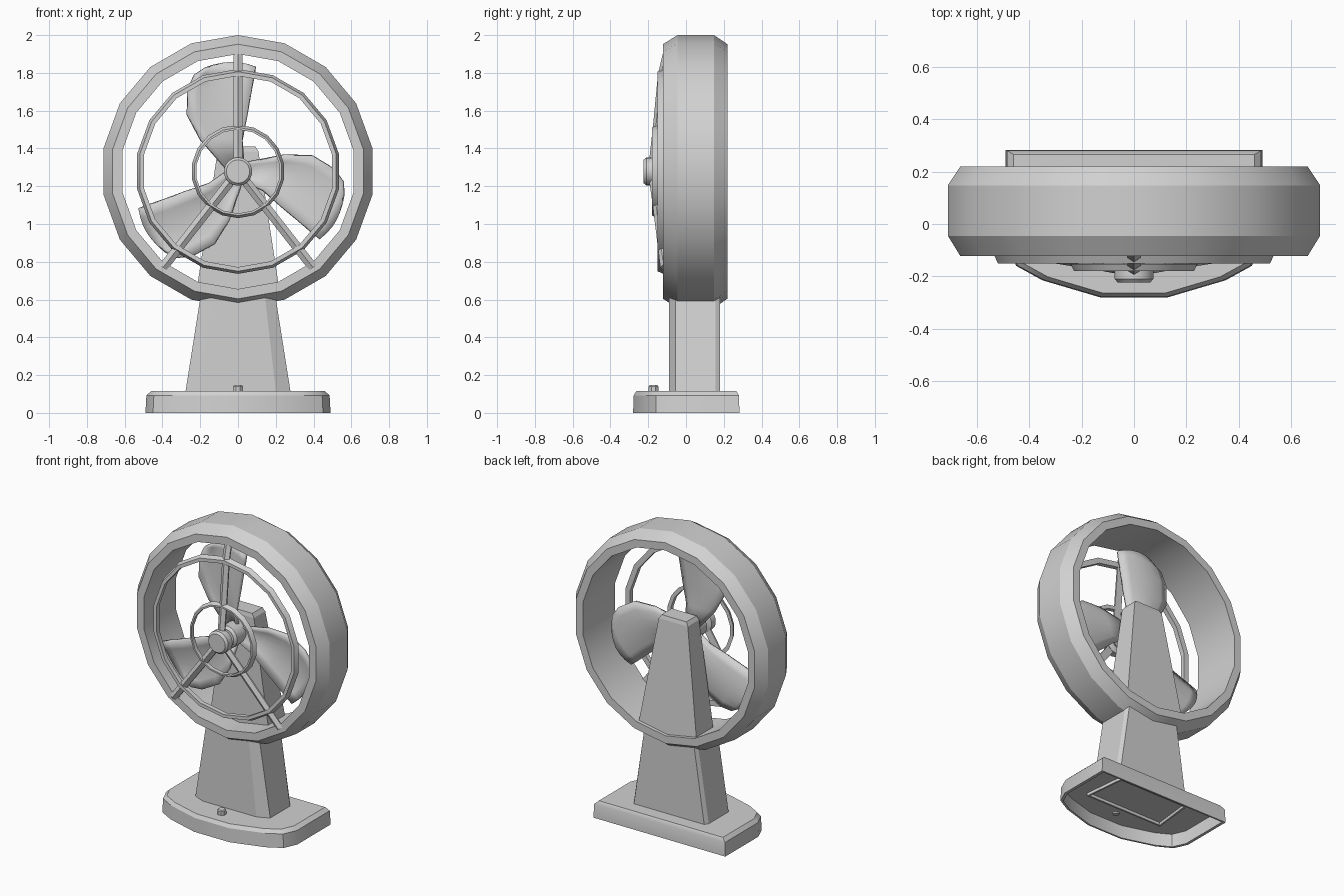
import bpy, bmesh, math
from mathutils import Vector

if "Cube" in bpy.data.objects:
    bpy.data.objects.remove(bpy.data.objects["Cube"], do_unlink=True)

GREY = (0.64, 0.64, 0.64, 1)
grey = bpy.data.materials.new("light_grey")
grey.use_nodes = True
grey.diffuse_color = GREY
grey.node_tree.nodes["Principled BSDF"].inputs["Base Color"].default_value = GREY

CENTRE = Vector((0, 0, 1.278))  # axis of the fan head
SIDES = 18


def finish(name, bm, smooth=None):
    bmesh.ops.remove_doubles(bm, verts=bm.verts, dist=1e-5)
    bmesh.ops.recalc_face_normals(bm, faces=bm.faces)
    mesh = bpy.data.meshes.new(name)
    bm.to_mesh(mesh)
    bm.free()
    mesh.materials.append(grey)
    ob = bpy.data.objects.new(name, mesh)
    bpy.context.collection.objects.link(ob)
    if smooth:
        bpy.ops.object.select_all(action='DESELECT')
        ob.select_set(True)
        bpy.context.view_layer.objects.active = ob
        bpy.ops.object.shade_smooth_by_angle(angle=math.radians(smooth))
    return ob


def loft(name, loops, caps=True, smooth=None):
    """Skin a stack of equal-length point loops."""
    bm = bmesh.new()
    rows = [[bm.verts.new(p) for p in loop] for loop in loops]
    n = len(rows[0])
    for a, b in zip(rows, rows[1:]):
        for i in range(n):
            j = (i + 1) % n
            bm.faces.new((a[i], a[j], b[j], b[i]))
    if caps:
        bm.faces.new(rows[0])
        bm.faces.new(rows[-1])
    return finish(name, bm, smooth)


def lathe(name, profile, closed=True):
    """Spin (radius, y) points about the fan axis."""
    loops = []
    for r, y in profile + (profile[:1] if closed else []):
        loops.append([CENTRE + Vector((r * math.sin(2 * math.pi * k / SIDES), y,
                                       r * math.cos(2 * math.pi * k / SIDES)))
                      for k in range(SIDES)])
    return loft(name, loops, caps=not closed, smooth=28)


def grille_ring(name, outer, inner, front, back):
    lathe(name, [(inner, back), (inner, front), (outer - 0.014, front), (outer, back)])


def mirrored(half):
    return half + [(-x, y) for x, y in reversed(half)]


# Base: hollow shell with a bowed front and chamfered top edge
outline = mirrored([(0.13, -0.28), (0.35, -0.215), (0.45, -0.16), (0.49, -0.07), (0.49, 0.283)])


def base_loop(scale, z):
    return [(x * scale, y * scale + 0.005 * (1 - scale), z) for x, y in outline]


loft("base", [base_loop(0.95, 0.085), base_loop(0.96, 0), base_loop(1, 0),
              base_loop(0.99, 0.092), base_loop(0.94, 0.115)], smooth=30)


# Thin raised rim below the base
def rim_loop(inset, z):
    return [(x, y, z) for x, y in mirrored([(0.29 - inset, -0.1 + inset), (0.26 - inset, 0.19 - inset)])]


loft("base_underside_rim", [rim_loop(0.012, 0.088), rim_loop(0.012, 0.066),
                            rim_loop(0, 0.066), rim_loop(0, 0.088)], caps=False)

# Control knob
loft("control_knob", [[(r * math.cos(k * math.pi / 4 + 0.39), -0.172 + r * math.sin(k * math.pi / 4 + 0.39), z)
                       for k in range(8)]
                      for r, z in ((0.02, 0.075), (0.028, 0.11), (0.028, 0.14), (0.022, 0.147))])


# Lower stand: tapered column with chamfered corners
def stand_loop(w, z):
    return [(x, y, z) for x, y in
            mirrored([(0.72 * w, -0.09), (w, -0.055), (w, 0.155), (0.94 * w, 0.18)])]


loft("lower_stand", [stand_loop(0.28, 0.1), stand_loop(0.197, 0.625)])


# Upper stand: wedge standing inside the housing
def post_loop(w, front, back, z):
    return [(x, y, z) for x, y in mirrored([(w, front), (w, back)])]


loft("upper_stand", [post_loop(0.222, 0.015, 0.2, 0.63), post_loop(0.108, 0.015, 0.135, 1.385),
                     post_loop(0.092, 0.02, 0.128, 1.41)])

# Housing ring
lathe("housing", [(0.622, -0.122), (0.674, -0.122), (0.722, -0.045),
                  (0.722, 0.148), (0.674, 0.219), (0.622, 0.219)])

# Grille rings and hubs
grille_ring("large_grille_ring", 0.542, 0.506, -0.151, -0.12)
grille_ring("small_grille_ring", 0.247, 0.222, -0.18, -0.152)
lathe("grille_hub", [(0.062, -0.224), (0.075, -0.21), (0.075, -0.165), (0.05, -0.155)], closed=False)
lathe("motor_shaft", [(0.04, -0.16), (0.04, -0.1)], closed=False)
lathe("blade_hub", [(0.06, -0.13), (0.075, -0.115), (0.075, 0.03)], closed=False)


# Grille spokes: ridged bars from the hub to the housing
def spoke(name, degrees, length, end_y):
    a = math.radians(degrees)
    out = Vector((math.sin(a), 0, math.cos(a)))
    side = Vector((math.cos(a), 0, -math.sin(a))) * 0.025
    ahead = Vector((0, -0.016, 0))
    loops = []
    for r, y in ((0.05, -0.18), (0.24, -0.159), (0.52, -0.132), (length, end_y)):
        p = CENTRE + out * r + Vector((0, y, 0))
        loops.append([p - side - ahead * 0.6, p - side, p + ahead, p + side, p + side - ahead * 0.6])
    loft(name, loops)


spoke("top_spoke", 0, 0.63, -0.105)
spoke("left_spoke", 142, 0.645, -0.12)
spoke("right_spoke", -142, 0.645, -0.12)

# Fan blades: bowed, pitched sheets given as straight and rounded edge pairs
EDGES = [((0.03, 0.03), (-0.05, 0.0)), ((0.02, 0.165), (-0.20, 0.17)), ((0.048, 0.30), (-0.27, 0.30)),
         ((0.067, 0.41), (-0.267, 0.435)), ((0.085, 0.505), (-0.232, 0.51)), ((0.092, 0.555), (-0.175, 0.545))]
STEPS = 6


def blade(name, degrees):
    a = math.radians(degrees)
    bm = bmesh.new()
    rows = []
    for k, (right, left) in enumerate(EDGES):
        row = []
        for i in range(STEPS + 1):
            t = i / STEPS
            bow = 4 * t * (1 - t)
            x = right[0] + (left[0] - right[0]) * t
            z = right[1] + (left[1] - right[1]) * t + 0.03 * bow * k / (len(EDGES) - 1)
            y = -0.045 + 0.02 * t + 0.025 * bow
            row.append(bm.verts.new(CENTRE + Vector((x * math.cos(a) + z * math.sin(a), y,
                                                     z * math.cos(a) - x * math.sin(a)))))
        rows.append(row)
    for p, q in zip(rows, rows[1:]):
        for i in range(STEPS):
            bm.faces.new((p[i], p[i + 1], q[i + 1], q[i]))
    ob = finish(name, bm, smooth=35)
    thick = ob.modifiers.new("thickness", 'SOLIDIFY')
    thick.thickness = 0.02
    thick.offset = 0


for name, angle in (("upper_blade", 0), ("left_blade", 120), ("right_blade", 240)):
    blade(name, angle)
